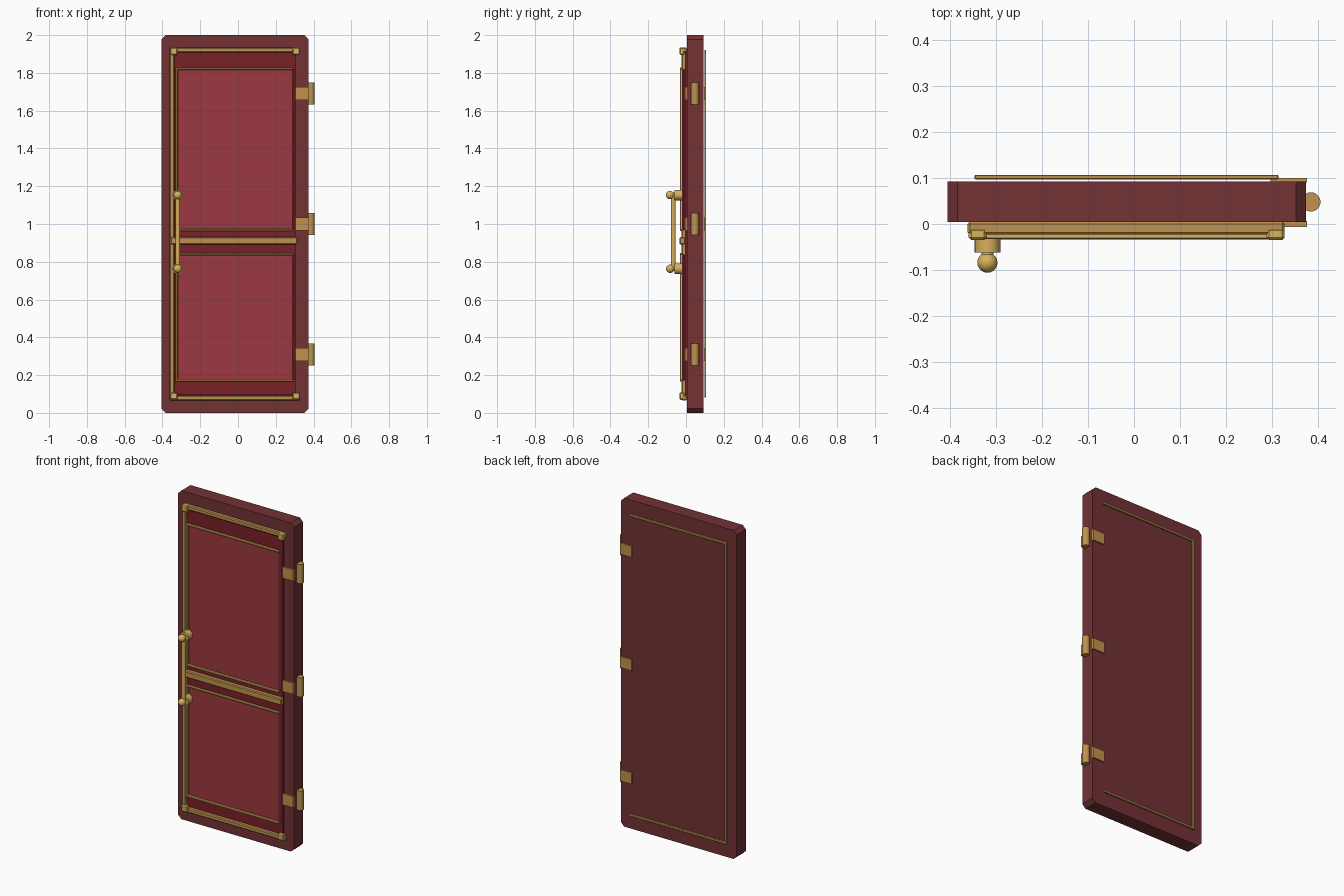
import bpy, bmesh, math

if "Cube" in bpy.data.objects:
    bpy.data.objects.remove(bpy.data.objects["Cube"])


def material(name, rgb):
    m = bpy.data.materials.new(name)
    m.diffuse_color = (*rgb, 1)
    m.use_nodes = True
    m.node_tree.nodes["Principled BSDF"].inputs["Base Color"].default_value = m.diffuse_color
    return m


DARK = material("dark_red", (0.17, 0.032, 0.036))
DEEP = material("deep_red", (0.19, 0.015, 0.02))
RED = material("panel_red", (0.33, 0.04, 0.05))
BRASS = material("brass", (0.52, 0.29, 0.075))
GOLD = material("bright_brass", (0.68, 0.44, 0.11))


def box(name, x, y, z, mat, bevel=0.0):
    """Box given by (min, max) ranges on each axis."""
    bm = bmesh.new()
    bmesh.ops.create_cube(bm, size=1)
    for v in bm.verts:
        v.co = [r[0] if c < 0 else r[1] for c, r in zip(v.co, (x, y, z))]
    me = bpy.data.meshes.new(name)
    bm.to_mesh(me)
    bm.free()
    ob = bpy.data.objects.new(name, me)
    bpy.context.collection.objects.link(ob)
    me.materials.append(mat)
    if bevel:
        mod = ob.modifiers.new("bevel", 'BEVEL')
        mod.width = bevel
        mod.segments = 1
    return ob


def finish(name, mat):
    ob = bpy.context.object
    ob.name = name
    ob.data.materials.append(mat)
    bpy.ops.object.shade_smooth_by_angle(angle=math.radians(40))
    return ob


def cylinder(name, loc, r, depth, mat, along_y=False):
    bpy.ops.mesh.primitive_cylinder_add(
        vertices=20, radius=r, depth=depth, location=loc,
        rotation=(math.pi / 2 if along_y else 0, 0, 0))
    return finish(name, mat)


# Door slab: rectangle with clipped corners, extruded through its thickness
X0, X1, C = -0.406, 0.374, 0.022
outline = [(X0 + C, 0), (X1 - C, 0), (X1, C), (X1, 2 - C),
           (X1 - C, 2), (X0 + C, 2), (X0, 2 - C), (X0, C)]
bm = bmesh.new()
face = bm.faces.new([bm.verts.new((x, 0.004, z)) for x, z in outline])
ext = bmesh.ops.extrude_face_region(bm, geom=[face])
for g in ext["geom"]:
    if isinstance(g, bmesh.types.BMVert):
        g.co.y = 0.092
bmesh.ops.recalc_face_normals(bm, faces=bm.faces)
mesh = bpy.data.meshes.new("door_slab")
bm.to_mesh(mesh)
bm.free()
mesh.materials.append(DARK)
bpy.context.collection.objects.link(bpy.data.objects.new("door_slab", mesh))

# Front backing sheet
box("backing_sheet", (-0.343, 0.308), (-0.006, 0.006), (0.095, 1.91), DEEP)

# Raised panels, each with trim on the top, bottom and handle side
for label, z0, z1 in (("lower", 0.165, 0.846), ("upper", 0.962, 1.828)):
    box(label + "_panel", (-0.325, 0.297), (-0.02, -0.004), (z0 + 0.004, z1 - 0.004), RED, 0.012)
    for part, z in (("bottom", z0), ("top", z1 - 0.011)):
        box(f"{label}_panel_{part}_trim", (-0.33, 0.295), (-0.033, -0.015), (z, z + 0.011), GOLD, 0.003)
    box(label + "_panel_side_trim", (-0.331, -0.32), (-0.033, -0.015), (z0, z1), GOLD, 0.003)

# Front frame trim, open on the hinge side
for part, z in (("bottom", 0.066), ("top", 1.908)):
    box(f"front_{part}_trim", (-0.362, 0.328), (-0.023, 0.005), (z, z + 0.026), BRASS, 0.005)
box("front_side_trim", (-0.362, -0.336), (-0.023, 0.005), (0.066, 1.934), BRASS, 0.005)
box("middle_rail", (-0.356, 0.314), (-0.034, -0.004), (0.891, 0.931), BRASS, 0.005)

# Corner blocks
for x in (-0.34, 0.308):
    for z in (0.089, 1.915):
        box("corner_block", (x - 0.02, x + 0.02), (-0.035, -0.008), (z - 0.02, z + 0.02), GOLD, 0.006)

# Back trim, open on the hinge side
for part, z in (("bottom", 0.082), ("top", 1.906)):
    box(f"back_{part}_trim", (-0.347, 0.314), (0.097, 0.107), (z, z + 0.014), BRASS, 0.002)
box("back_side_trim", (-0.347, -0.333), (0.097, 0.107), (0.082, 1.92), BRASS, 0.002)

# Hinges: knuckle with a leaf on both faces
for z in (0.31, 1.0, 1.69):
    cylinder("hinge_knuckle", (0.385, 0.048, z), 0.021, 0.117, BRASS)
    box("hinge_front_leaf", (0.306, 0.376), (-0.006, 0.006), (z - 0.034, z + 0.034), BRASS)
    box("hinge_back_leaf", (0.297, 0.376), (0.09, 0.1), (z - 0.034, z + 0.034), BRASS)

# Pull handle: mounts, end balls and rod
HX = -0.319
for z in (0.763, 1.153):
    cylinder("handle_mount", (HX, -0.041, z), 0.028, 0.042, GOLD, True)
    cylinder("handle_neck", (HX, -0.07, z), 0.013, 0.03, GOLD, True)
    bpy.ops.mesh.primitive_uv_sphere_add(segments=20, ring_count=12, radius=0.022, location=(HX, -0.084, z))
    finish("handle_ball", GOLD)
cylinder("handle_rod", (HX, -0.067, 0.958), 0.0125, 0.39, GOLD)
